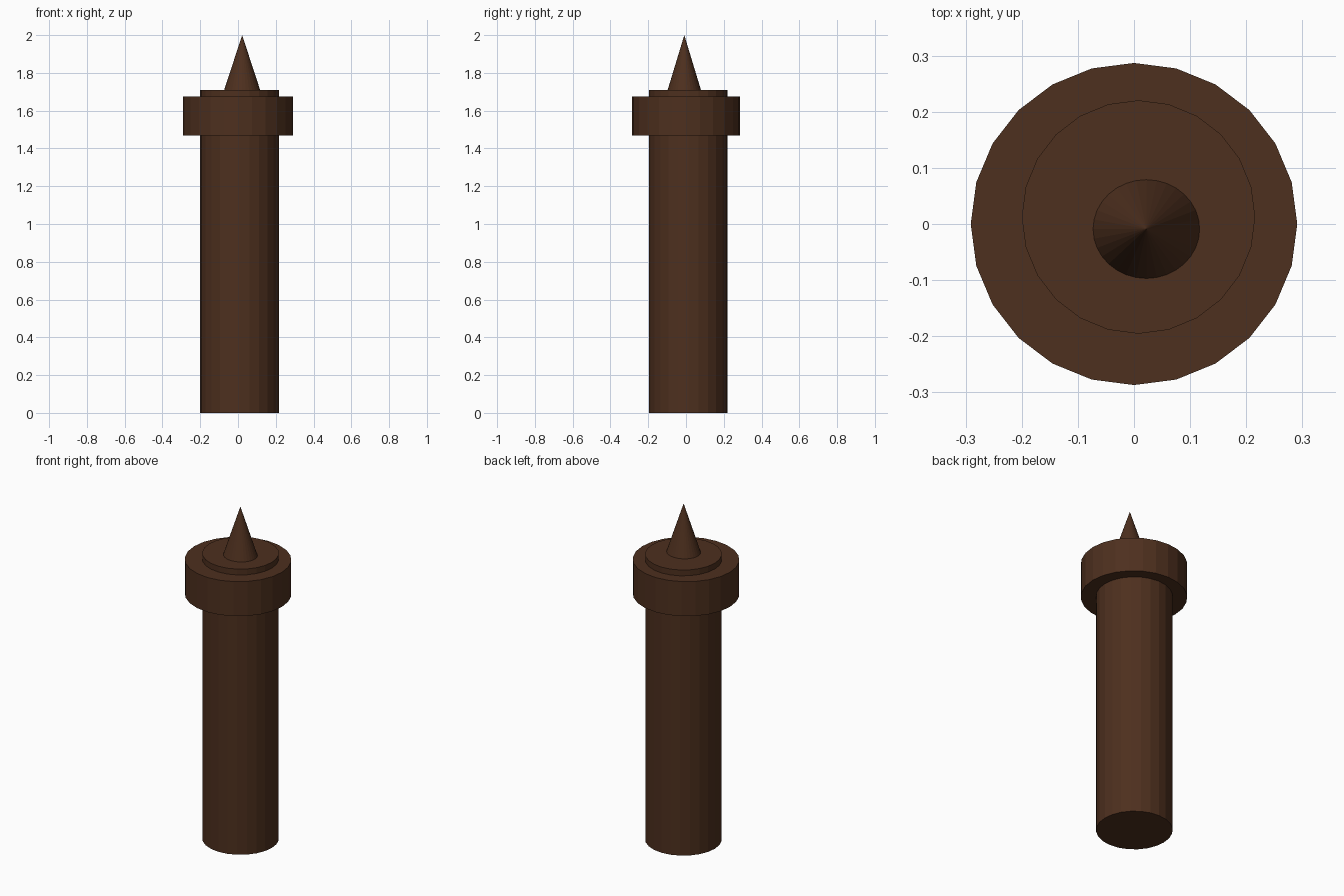
import bpy

if "Cube" in bpy.data.objects:
    bpy.data.objects.remove(bpy.data.objects["Cube"])

wood = bpy.data.materials.new("dark_brown")
wood.diffuse_color = (0.075, 0.029, 0.013, 1)
wood.use_nodes = True
wood.node_tree.nodes["Principled BSDF"].inputs["Base Color"].default_value = wood.diffuse_color


def turned_part(name, sides, center, radii, z0, z1, pointed=False):
    """Upright cylinder (or cone) with elliptical radii between two heights."""
    bpy.ops.mesh.primitive_cone_add(
        vertices=sides, radius1=1, radius2=0 if pointed else 1,
        depth=z1 - z0, location=(*center, (z0 + z1) / 2))
    ob = bpy.context.object
    ob.name = name
    ob.scale = (radii[0], radii[1], 1)
    bpy.ops.object.transform_apply(location=False, rotation=False, scale=True)
    ob.data.materials.append(wood)
    return ob


# Main post, running through the collar
turned_part("shaft", 24, (0.008, 0.0125), (0.208, 0.208), 0, 1.71)
# Wide band near the top
turned_part("collar", 24, (0, 0), (0.291, 0.287), 1.468, 1.675)
# Off-centre tip
turned_part("spike", 32, (0.022, -0.009), (0.095, 0.088), 1.71, 2.0, pointed=True)
